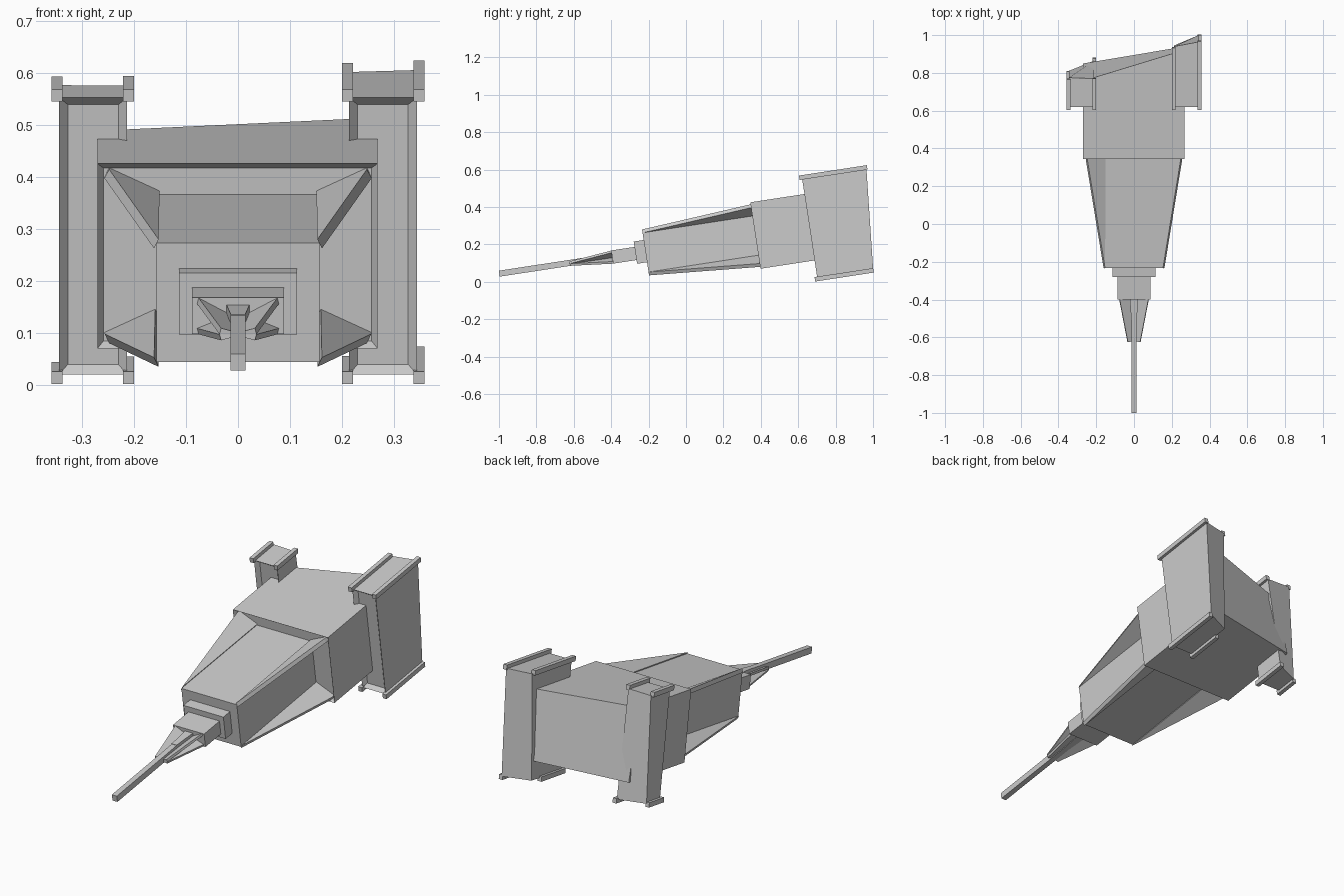
import bpy, bmesh, math
from mathutils import Vector, Matrix

cube = bpy.data.objects.get("Cube")
if cube:
    bpy.data.objects.remove(cube)

# Single hull colour
grey = bpy.data.materials.new("hull_grey")
grey.use_nodes = True
colour = (0.6, 0.6, 0.6, 1)
grey.diffuse_color = colour
grey.node_tree.nodes["Principled BSDF"].inputs["Base Color"].default_value = colour

# Everything is built along a level axis, then pitched nose-down
PITCH = Matrix.Rotation(math.radians(8.7), 4, 'X')


def finish(name, bm):
    bmesh.ops.recalc_face_normals(bm, faces=bm.faces)
    bm.transform(PITCH)
    mesh = bpy.data.meshes.new(name)
    bm.to_mesh(mesh)
    bm.free()
    mesh.materials.append(grey)
    obj = bpy.data.objects.new(name, mesh)
    bpy.context.collection.objects.link(obj)
    return obj


def prism(bm, front, back):
    """Join two matching outlines into a closed solid."""
    a = [bm.verts.new(p) for p in front]
    b = [bm.verts.new(p) for p in back]
    n = len(a)
    face = bm.faces.new(a)
    bm.faces.new(b[::-1])
    for i in range(n):
        j = (i + 1) % n
        bm.faces.new((a[j], a[i], b[i], b[j]))
    return face


def block(name, x, z, y, back, inset=0, depth=0.02, flare=1):
    """Box from y to back; back may give one length per corner."""
    if not isinstance(back, tuple):
        back = (back,) * 4
    corners = [(x[0], z[0]), (x[1], z[0]), (x[1], z[1]), (x[0], z[1])]
    bm = bmesh.new()
    face = prism(bm, [(cx, y, cz) for cx, cz in corners],
                 [(cx * flare, r, cz) for (cx, cz), r in zip(corners, back)])
    bmesh.ops.recalc_face_normals(bm, faces=bm.faces)
    if inset:
        bmesh.ops.inset_region(bm, faces=[face], thickness=inset, depth=-depth)
    return finish(name, bm)


def fin(name, points, thickness):
    """Thin plates on both sides of the centre line."""
    for side, label in ((1, "left"), (-1, "right")):
        pts = [Vector((side * p[0], p[1], p[2])) for p in points]
        n = (pts[1] - pts[0]).cross(pts[2] - pts[0]).normalized() * thickness / 2
        bm = bmesh.new()
        prism(bm, [p + n for p in pts], [p - n for p in pts])
        finish(f"{label}_{name}", bm)


# Main hull with slanted rear and recessed front
block("rear_hull", (-0.27, 0.268), (0.009, 0.368), 0.404,
      (0.861, 0.952, 0.989, 0.823), inset=0.016)
block("front_hull", (-0.157, 0.157), (0.073, 0.305), -0.19, 0.43)

# Stepped nose and barrel
block("nose_collar", (-0.113, 0.113), (0.135, 0.255), -0.244, -0.18)
block("nose_block", (-0.088, 0.088), (0.155, 0.226), -0.37, -0.24)
block("barrel", (-0.014, 0.014), (0.178, 0.21), -0.98, -0.36)
block("barrel_root", (-0.014, 0.014), (0.177, 0.212), -0.49, -0.365, flare=1.6)

# Corner fins on the hull
fin("upper_fin", [(0.157, -0.19, 0.303), (0.252, 0.404, 0.348), (0.252, 0.425, 0.348),
                  (0.155, 0.425, 0.303)], 0.02)
fin("lower_fin", [(0.157, -0.19, 0.073), (0.252, 0.404, 0.028), (0.252, 0.425, 0.028),
                  (0.155, 0.425, 0.073)], 0.02)

# Small fins around the barrel
fin("upper_nose_fin", [(0.012, -0.6, 0.19), (0.034, -0.6, 0.196),
                       (0.078, -0.365, 0.22), (0.014, -0.365, 0.186)], 0.012)
fin("lower_nose_fin", [(0.012, -0.6, 0.19), (0.034, -0.6, 0.184),
                       (0.078, -0.365, 0.16), (0.014, -0.365, 0.186)], 0.012)

# Side pods: outline, then rear lengths of pod and of its edge rails
pods = {
    "left": (1, (0.943, 0.999, 1.045, 1.02), (0.88, 1.0, 1.05, 1.015)),
    "right": (-1, (0.807, 0.861, 0.848, 0.853), (0.875, 0.805, 0.847, 0.85)),
}
for label, (side, rear, rails) in pods.items():
    x = tuple(sorted((side * 0.213, side * 0.344)))
    block(f"{label}_pod", x, (-0.087, 0.452), 0.697, rear, inset=0.024)
    spots = [("inner_lower", 0.2, -0.103), ("outer_lower", 0.337, -0.103),
             ("outer_upper", 0.337, 0.446), ("inner_upper", 0.2, 0.446)]
    for (spot, rx, rz), end in zip(spots, rails):
        rail_x = tuple(sorted((side * rx, side * (rx + 0.021))))
        block(f"{label}_{spot}_rail", rail_x, (rz, rz + 0.024), 0.683, end)
